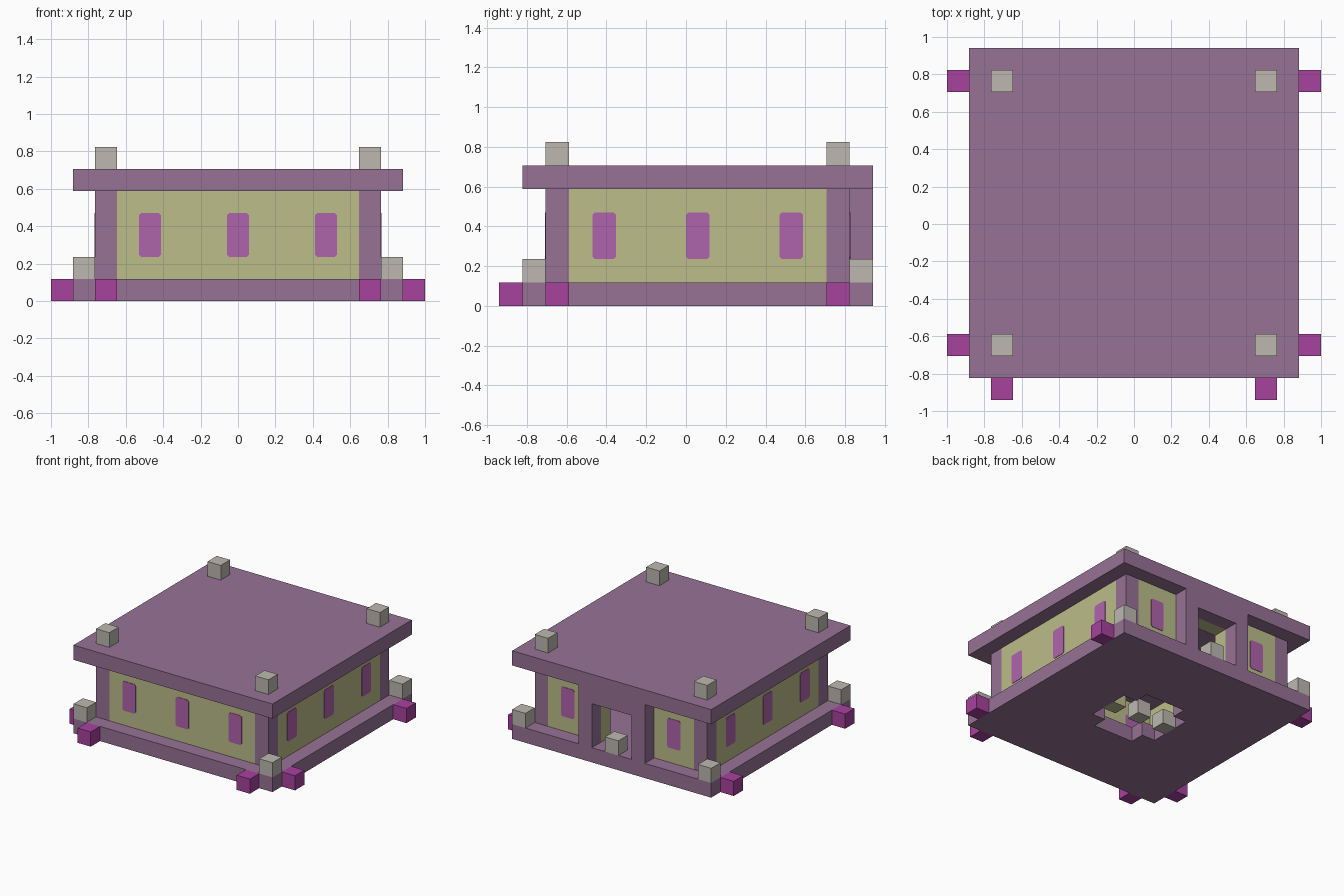
import bpy, bmesh
from mathutils import Vector

cube = bpy.data.objects.get("Cube")
if cube:
    bpy.data.objects.remove(cube, do_unlink=True)

U = 2 / 17      # one building block


def material(name, rgb):
    m = bpy.data.materials.new(name)
    m.use_nodes = True
    m.diffuse_color = (*rgb, 1)
    m.node_tree.nodes["Principled BSDF"].inputs["Base Color"].default_value = (*rgb, 1)
    return m


PURPLE = material("dusty purple", (0.31, 0.17, 0.305))
YELLOW = material("pale olive", (0.503, 0.509, 0.254))
MAGENTA = material("magenta", (0.392, 0.054, 0.342))
PANE = material("orchid pane", (0.434, 0.127, 0.413))
STONE = material("warm grey", (0.509, 0.479, 0.434))


def finish(name, bm, mat):
    bmesh.ops.recalc_face_normals(bm, faces=bm.faces)
    mesh = bpy.data.meshes.new(name)
    bm.to_mesh(mesh)
    bm.free()
    mesh.materials.append(mat)
    ob = bpy.data.objects.new(name, mesh)
    bpy.context.collection.objects.link(ob)
    return ob


def box(name, mat, x, y, z):
    """Box between pairs of block coordinates."""
    bm = bmesh.new()
    bmesh.ops.create_cube(bm, size=1)
    for v in bm.verts:
        v.co = Vector([U * (lo if c < 0 else hi) for c, (lo, hi) in zip(v.co, (x, y, z))])
    return finish(name, bm, mat)


def block(name, mat, x, y, z):
    """Single block: x is its centre, y and z its lower edges."""
    return box(name, mat, (x - .5, x + .5), (y, y + 1), (z, z + 1))


def cut(ob, cutters):
    for c in cutters:
        mod = ob.modifiers.new("cut", 'BOOLEAN')
        mod.operation, mod.solver, mod.object = 'DIFFERENCE', 'EXACT', c
        bpy.context.view_layer.objects.active = ob
        bpy.ops.object.modifier_apply(modifier=mod.name)


def pane(name, centre, axis):
    """Thin window with clipped corners; axis is the one it faces along."""
    w, h, c, t = .5, 1, .1, .03
    quarter = [(w, h - c), (w - c, h)]
    ring = quarter + [(-a, b) for a, b in reversed(quarter)]
    ring += [(-a, -b) for a, b in ring]
    bm = bmesh.new()
    loops = []
    for d in (-t, t):
        loops.append([bm.verts.new((Vector(centre) + Vector((a, d, b) if axis == 'Y' else (d, a, b))) * U)
                      for a, b in ring])
        bm.faces.new(loops[-1])
    n = len(ring)
    for i in range(n):
        j = (i + 1) % n
        bm.faces.new((loops[0][i], loops[0][j], loops[1][j], loops[1][i]))
    return finish(name, bm, PANE)


# Floor slab with a cross-shaped pit, and roof slab
floor = box("floor_slab", PURPLE, (-7.5, 7.5), (-7, 8), (0, 1))
pit = [box("pit_cutter", STONE, (-a, a), (.5 - b, .5 + b), (-1, 2)) for a, b in ((2.5, 1.5), (1.5, 2.5))]
cut(floor, pit)
box("roof_slab", PURPLE, (-7.5, 7.5), (-7, 8), (5, 6))

# Walls, with a doorway through the back wall and its porch
door = box("door_cutter", STONE, (-1.5, 1.5), (5, 9), (1, 4))
box("front_wall", YELLOW, (-5.5, 5.5), (-6, -5), (1, 5))
back = box("back_wall", YELLOW, (-5.5, 5.5), (6, 7), (1, 5))
porch = box("door_surround", PURPLE, (-2.5, 2.5), (7, 8), (1, 5))
cut(back, [door])
cut(porch, [door])

for c in pit + [door]:
    bpy.data.objects.remove(c, do_unlink=True)

# Side walls, corner posts and corner blocks
for s, side in ((1, "left"), (-1, "right")):
    box(side + "_wall", YELLOW, (s * 6 - .5, s * 6 + .5), (-5, 6), (1, 5))
    block(side + "_front_foot", MAGENTA, s * 6, -8, 0)
    for y, end, out in ((-6, "front", -1), (6, "back", 1)):
        name = side + "_" + end
        box(name + "_post", PURPLE, (s * 6 - .5, s * 6 + .5), (y, y + 1), (1, 5))
        block(name + "_finial", STONE, s * 6, y, 6)
        block(name + "_side_foot", MAGENTA, s * 8, y, 0)
        block(name + "_corner_stone", STONE, s * 7, y + out, 1)

# Windows on both faces of each wall
for i in (-4, 0, 4):
    for k, y in enumerate((-6, -5)):
        pane(f"front_window_{i}_{k}", (i, y, 3), 'Y')
    for k, x in enumerate((-6.5, -5.5, 5.5, 6.5)):
        pane(f"side_window_{i}_{k}", (x, i + .5, 3), 'X')
    if i:
        for k, y in enumerate((6, 7)):
            pane(f"back_window_{i}_{k}", (i, y, 3), 'Y')

# Doorstep stone and the stones in the pit
block("doorstep_stone", STONE, 0, 7, 1)
block("pit_stone", STONE, 0, 0, 0)
block("pit_side_stone", STONE, -2, 0, 0)
block("pit_side_block", YELLOW, 2, 0, 0)
